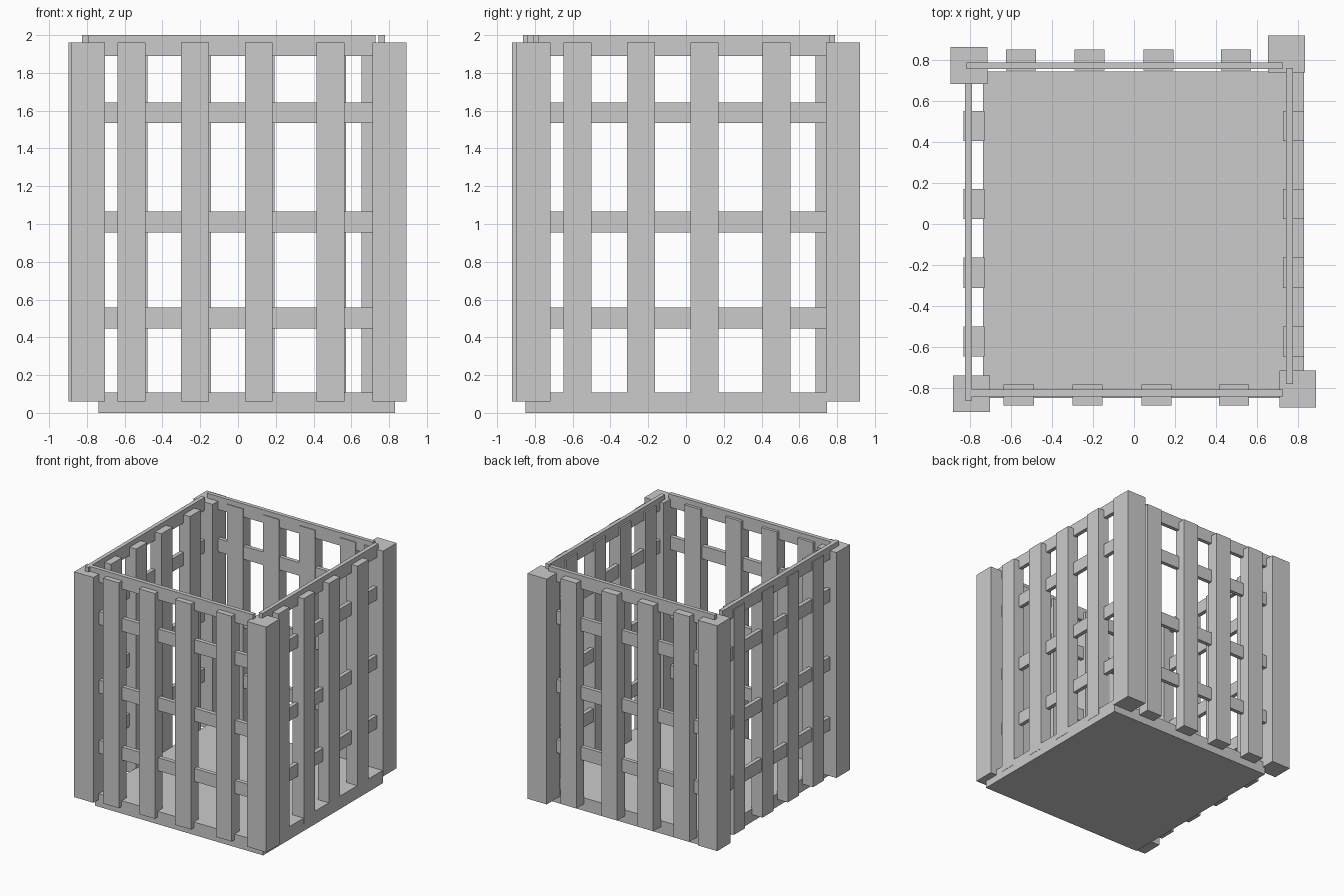
import bpy

if "Cube" in bpy.data.objects:
    bpy.data.objects.remove(bpy.data.objects["Cube"])


def box(name, x, y, z):
    """Axis-aligned box from (min, max) pairs."""
    bpy.ops.mesh.primitive_cube_add(
        size=1, location=[(a + b) / 2 for a, b in (x, y, z)])
    ob = bpy.context.object
    ob.name = ob.data.name = name
    ob.scale = [b - a for a, b in (x, y, z)]
    bpy.ops.object.transform_apply(location=False, rotation=False, scale=True)
    return ob


UPRIGHT = (0.06, 1.96)
SLAT_W = 0.147
POST_W = 0.18

# Floor slab
box("floor_slab", (-0.738, 0.83), (-0.85, 0.746), (0, 0.109))

# Corner posts (slightly irregular placement)
posts = {"front_left": (-0.885, -0.92), "front_right": (0.711, -0.897),
         "back_left": (-0.897, 0.685), "back_right": (0.655, 0.741)}
for side, (x, y) in posts.items():
    box("post_" + side, (x, x + POST_W), (y, y + POST_W), UPRIGHT)

# Vertical slats on the four sides
for i, s in enumerate((-0.637, -0.301, 0.036, 0.416), 1):
    box(f"front_slat_{i}", (s, s + SLAT_W), (-0.888, -0.785), UPRIGHT)
    box(f"back_slat_{i}", (s + 0.01, s + 0.01 + SLAT_W), (0.75, 0.852), UPRIGHT)
    y = (s - 0.011, s - 0.011 + SLAT_W)
    box(f"left_slat_{i}", (-0.834, -0.732), y, UPRIGHT)
    box(f"right_slat_{i}", (0.729, 0.832), y, UPRIGHT)

# Horizontal rails: three middle rows and the top rim
for i, z in enumerate((0.448, 0.956, 1.534, 1.89), 1):
    h = (z, z + 0.11)
    box(f"front_rail_{i}", (-0.795, 0.728), (-0.843, -0.808), h)
    box(f"back_rail_{i}", (-0.82, 0.728), (0.757, 0.79), h)
    box(f"left_rail_{i}", (-0.826, -0.792), (-0.862, 0.69), h)
    box(f"right_rail_{i}", (0.743, 0.777), (-0.783, 0.763), h)
